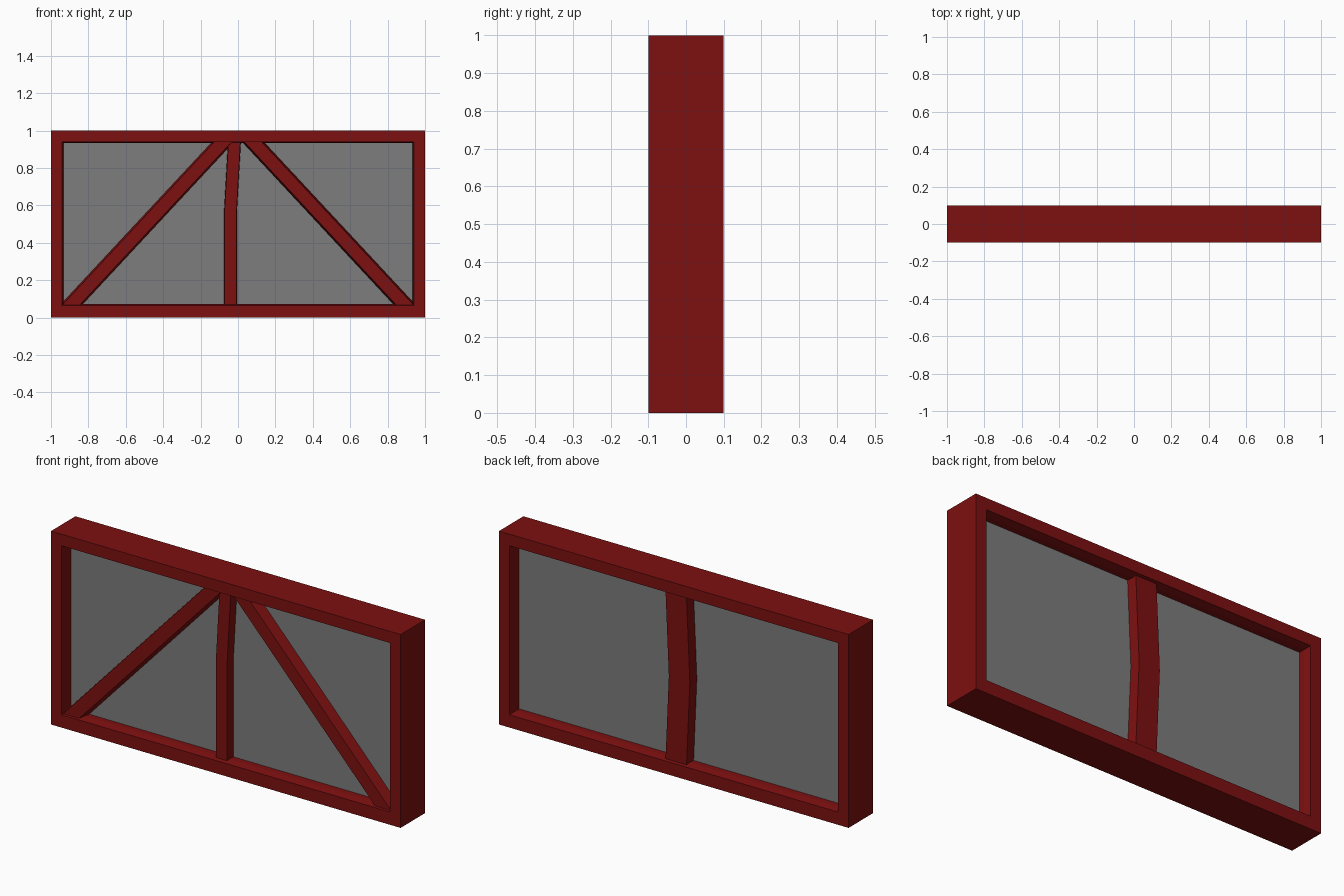
import bpy, bmesh

cube = bpy.data.objects.get("Cube")
if cube:
    bpy.data.objects.remove(cube, do_unlink=True)


def material(name, rgb):
    m = bpy.data.materials.new(name)
    m.use_nodes = True
    m.diffuse_color = (*rgb, 1)
    m.node_tree.nodes["Principled BSDF"].inputs["Base Color"].default_value = (*rgb, 1)
    return m


RED = material("dark red wood", (0.205, 0.005, 0.005))
GREY = material("grey plaster", (0.205, 0.205, 0.205))


def finish(name, bm, mat):
    bmesh.ops.recalc_face_normals(bm, faces=bm.faces)
    mesh = bpy.data.meshes.new(name)
    bm.to_mesh(mesh)
    bm.free()
    mesh.materials.append(mat)
    obj = bpy.data.objects.new(name, mesh)
    bpy.context.collection.objects.link(obj)
    return obj


def bridge(bm, a, b):
    for i in range(len(a)):
        j = (i + 1) % len(a)
        bm.faces.new((a[i], a[j], b[j], b[i]))


def rect_ring(bm, half, low, high, y):
    return [bm.verts.new((x, y, z)) for x, z in
            ((-half, low), (half, low), (half, high), (-half, high))]


def bar(name, path, half, bevel, y_base, y_face):
    """Beam along (x, z) points, narrowing by bevel towards its visible face."""
    bm = bmesh.new()
    rows = []
    for x, z in path:
        rows.append([bm.verts.new(co) for co in (
            (x - half, y_base, z), (x - half + bevel, y_face, z),
            (x + half - bevel, y_face, z), (x + half, y_base, z))])
    for a, b in zip(rows, rows[1:]):
        bridge(bm, a, b)
    bm.faces.new(rows[0])
    bm.faces.new(rows[-1])
    return finish(name, bm, RED)


# Outer frame: closed loop of rectangles with a slightly tapered opening
bm = bmesh.new()
rings = [rect_ring(bm, *r) for r in (
    (1, 0, 1, -0.1), (0.94, 0.066, 0.94, -0.1), (0.934, 0.072, 0.934, -0.06),
    (0.934, 0.072, 0.934, 0.06), (0.94, 0.066, 0.94, 0.1), (1, 0, 1, 0.1))]
for k, ring in enumerate(rings):
    bridge(bm, ring, rings[(k + 1) % len(rings)])
finish("outer_frame", bm, RED)

# Infill panel
bm = bmesh.new()
front, back = (rect_ring(bm, 0.96, 0.04, 0.96, y) for y in (-0.03, 0.03))
bridge(bm, front, back)
bm.faces.new(front)
bm.faces.new(back)
finish("infill_panel", bm, GREY)

# Diagonal braces on the front
for side, name in ((-1, "right_brace"), (1, "left_brace")):
    bar(name, [(side * 0.918, 0.04), (side * 0.061, 0.96)], 0.06, 0.014, -0.02, -0.088)

# Bent uprights on both faces
bar("front_post", [(-0.04, 0.04), (-0.04, 0.57), (-0.018, 0.96)], 0.035, 0.003, -0.02, -0.078)
bar("back_post", [(0, 0.04), (-0.02, 0.5), (0, 0.96)], 0.064, 0.004, 0.02, 0.083)
